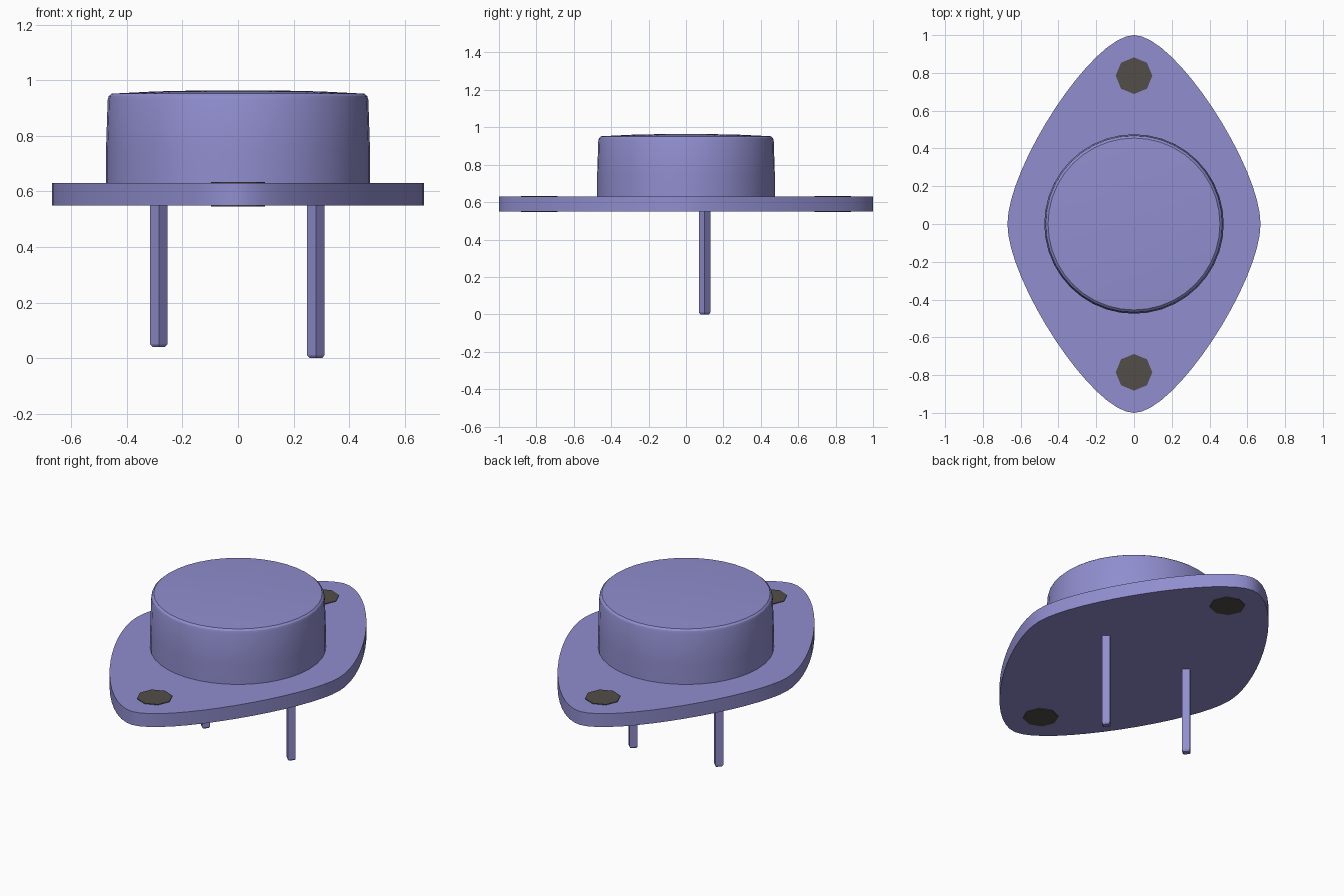
import bpy
import bmesh
import math
from mathutils import Vector, geometry

cube = bpy.data.objects.get("Cube")
if cube:
    bpy.data.objects.remove(cube, do_unlink=True)


def material(name, color):
    m = bpy.data.materials.new(name)
    m.use_nodes = True
    m.diffuse_color = (*color, 1)
    m.node_tree.nodes["Principled BSDF"].inputs["Base Color"].default_value = (*color, 1)
    return m


lilac = material("lilac metal", (0.28, 0.27, 0.62))
dark = material("dark hole", (0.085, 0.075, 0.065))


def finish(name, bm, mat, smooth=True):
    bmesh.ops.recalc_face_normals(bm, faces=bm.faces)
    mesh = bpy.data.meshes.new(name)
    bm.to_mesh(mesh)
    bm.free()
    mesh.materials.append(mat)
    ob = bpy.data.objects.new(name, mesh)
    bpy.context.collection.objects.link(ob)
    if smooth:
        bpy.ops.object.select_all(action="DESELECT")
        ob.select_set(True)
        bpy.context.view_layer.objects.active = ob
        bpy.ops.object.shade_smooth_by_angle(angle=math.radians(30))
    return ob


def stacked(name, rings, sides, mat, center=(0, 0), smooth=True):
    """Closed round solid from (radius, z) rings, bottom to top."""
    bm = bmesh.new()
    loops = []
    for r, z in rings:
        loops.append([bm.verts.new((center[0] + r * math.cos(math.tau * i / sides),
                                    center[1] + r * math.sin(math.tau * i / sides), z))
                      for i in range(sides)])
    for a, b in zip(loops, loops[1:]):
        for i in range(sides):
            j = (i + 1) % sides
            bm.faces.new((a[i], a[j], b[j], b[i]))
    bm.faces.new(loops[0][::-1])
    bm.faces.new(loops[-1])
    return finish(name, bm, mat, smooth)


# Flange: one quarter curve mirrored into a rounded diamond, then extruded
quarter = geometry.interpolate_bezier(Vector((0, 1)), Vector((0.22, 1)),
                                      Vector((0.67, 0.3)), Vector((0.67, 0)), 17)
right = [(p.x, p.y) for p in quarter]
right += [(x, -y) for x, y in right[-2::-1]]
outline = right + [(-x, y) for x, y in right[-2:0:-1]]
bm = bmesh.new()
base = bm.faces.new([bm.verts.new((x, y, 0.55)) for x, y in outline])
top = bmesh.ops.extrude_face_region(bm, geom=[base])["geom"]
bmesh.ops.translate(bm, vec=(0, 0, 0.08),
                    verts=[g for g in top if isinstance(g, bmesh.types.BMVert)])
finish("flange", bm, lilac)

# Can with a chamfered rim and a slightly domed lid
stacked("can", [(0.475, 0.62), (0.475, 0.75), (0.469, 0.93), (0.465, 0.943),
                (0.455, 0.952), (0.3, 0.96), (0.12, 0.964)], 40, lilac)

# Mounting holes, shown as thin dark plates on both faces of the flange
for side, y in (("front", -0.785), ("back", 0.785)):
    for level, z in (("lower", 0.546), ("upper", 0.627)):
        stacked(f"{side}_{level}_hole", [(0.097, z), (0.097, z + 0.007)], 8, dark,
                (0, y), False)

# Pins: square wires with small chamfered tips
for side, x, tip in (("right", -0.285, 0.04), ("left", 0.28, 0)):
    stacked(f"{side}_pin", [(0.022, tip), (0.031, tip + 0.01), (0.031, 0.56)], 4, lilac,
            (x, 0.1), False)
